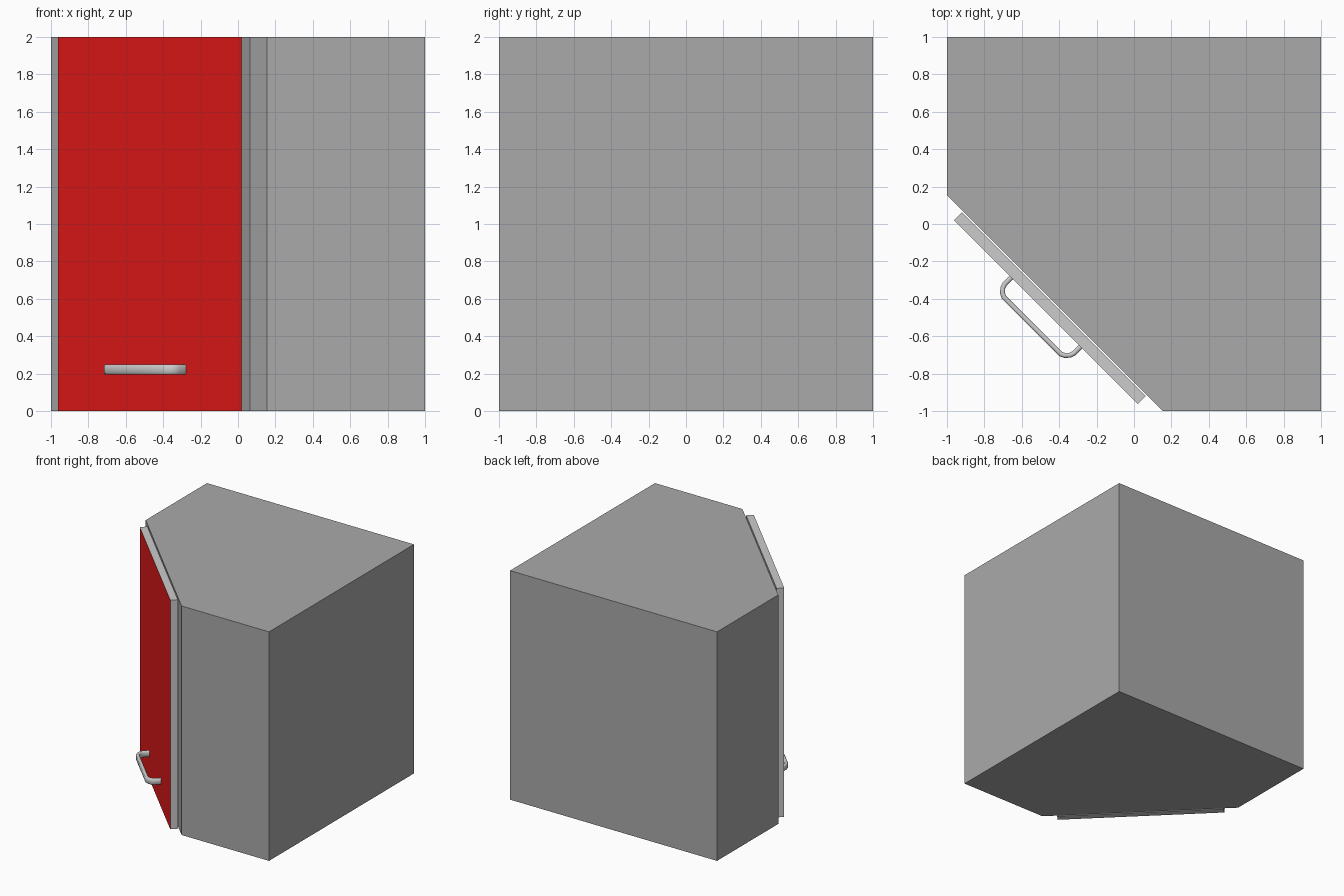
import bpy, bmesh
from math import sqrt
from mathutils import Vector

if "Cube" in bpy.data.objects:
    bpy.data.objects.remove(bpy.data.objects["Cube"])

R = 1 / sqrt(2)


def plan(u, n):
    """Diagonal coordinates: u along the door, n outward from it."""
    return Vector(((u - n) * R, (-u - n) * R, 0))


def material(name, color):
    m = bpy.data.materials.new(name)
    m.diffuse_color = (*color, 1)
    m.use_nodes = True
    m.node_tree.nodes["Principled BSDF"].inputs["Base Color"].default_value = m.diffuse_color
    return m


def add_object(name, bm):
    bmesh.ops.recalc_face_normals(bm, faces=bm.faces)
    me = bpy.data.meshes.new(name)
    bm.to_mesh(me)
    bm.free()
    ob = bpy.data.objects.new(name, me)
    bpy.context.collection.objects.link(ob)
    return ob


def prism(name, outline, height):
    bm = bmesh.new()
    face = bm.faces.new([bm.verts.new((p[0], p[1], 0)) for p in outline])
    top = bmesh.ops.extrude_face_region(bm, geom=[face])["geom"]
    bmesh.ops.translate(bm, vec=(0, 0, height),
                        verts=[v for v in top if isinstance(v, bmesh.types.BMVert)])
    return add_object(name, bm)


# corner cabinet body with a diagonal front
body = prism("cabinet_body", [(-1, .155), (.155, -1), (1, -1), (1, 1), (-1, 1)], 2)
body.data.materials.append(material("dark_grey", (.4, .4, .4)))

# door panel, only its outer face is red
door = prism("door", [plan(u, n) for u, n in
                      [(-.695, .606), (.695, .606), (.695, .667), (-.695, .667)]], 2)
door.data.materials.append(material("light_grey", (.8, .8, .8)))
door.data.materials.append(material("red", (.8, .01, .01)))
outward = plan(0, 1)
for p in door.data.polygons:
    if p.normal.dot(outward) > .9:
        p.material_index = 1

# bow handle: chamfered bar section swept along a mitred path
half = [(.262, .66), (.262, .715), (.255, .737), (.236, .758), (.214, .769)]
path = [plan(-u, n) for u, n in half] + [plan(u, n) for u, n in reversed(half)]
w, h, c = .013, .027, .007
section = [(w, -h + c), (w, h - c), (w - c, h), (c - w, h),
           (-w, h - c), (-w, c - h), (c - w, -h), (w - c, -h)]
bm = bmesh.new()
rings = []
for i, p in enumerate(path):
    a = (p - path[max(i - 1, 0)]).normalized()
    b = (path[min(i + 1, len(path) - 1)] - p).normalized()
    t = (a + b).normalized()
    side = Vector((-t.y, t.x, 0)) / t.dot(a if i else b)
    rings.append([bm.verts.new(p + side * s + Vector((0, 0, .222 + z))) for s, z in section])
for r0, r1 in zip(rings, rings[1:]):
    for k in range(8):
        bm.faces.new((r0[k], r0[k - 1], r1[k - 1], r1[k]))
bm.faces.new(rings[0])
bm.faces.new(rings[-1])
handle = add_object("handle", bm)
bpy.context.view_layer.objects.active = handle
handle.select_set(True)
bpy.ops.object.shade_smooth_by_angle(angle=.9)
